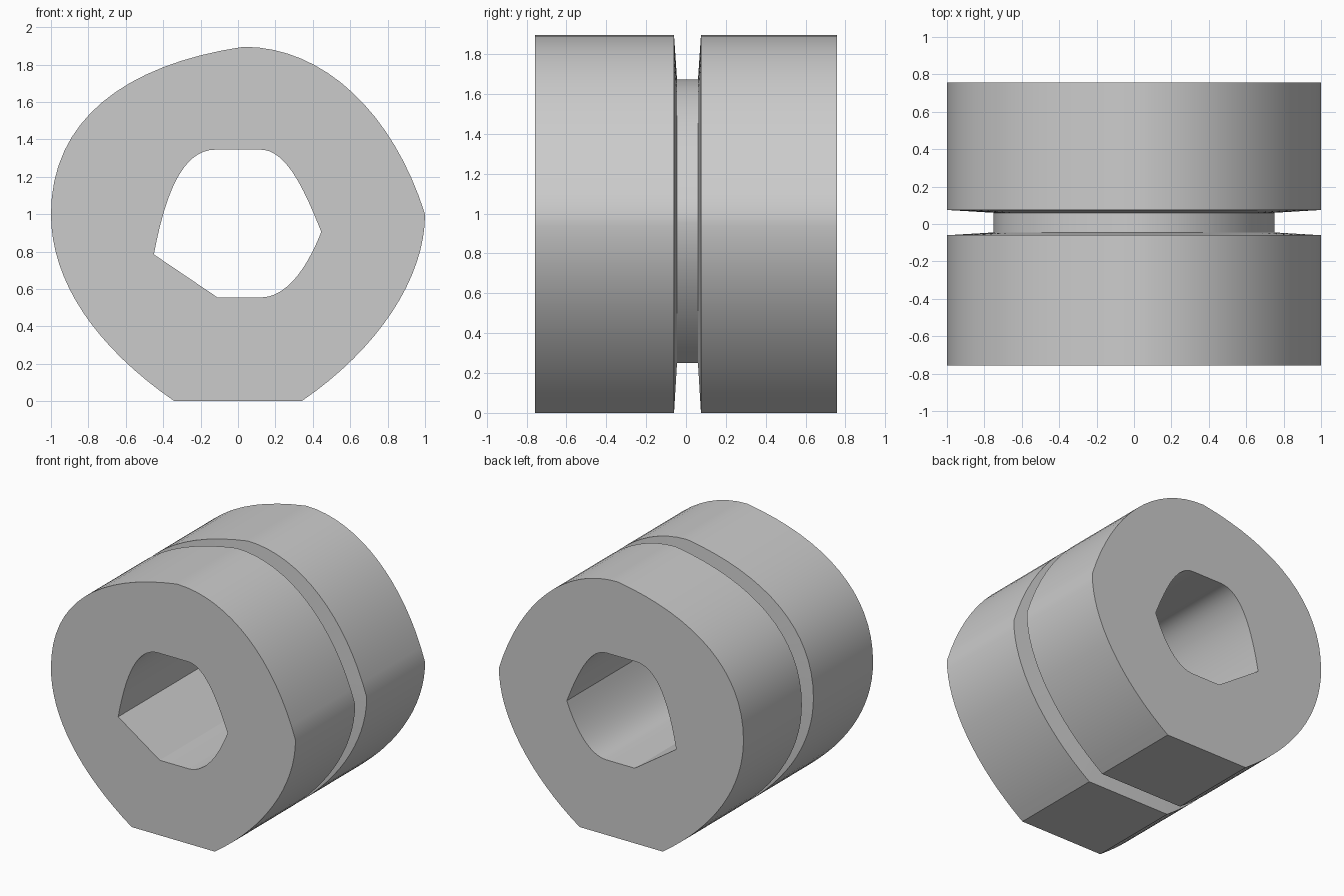
import bpy, bmesh, math
from mathutils import Vector
from mathutils.geometry import interpolate_bezier

if "Cube" in bpy.data.objects:
    bpy.data.objects.remove(bpy.data.objects["Cube"])


def outline(segments):
    """Closed (x, z) outline from bezier or straight segments: (points, steps)."""
    pts = []
    for ctrl, steps in segments:
        c = [Vector((x, 0, z)) for x, z in ctrl]
        if len(c) == 2:
            run = [c[0].lerp(c[1], i / steps) for i in range(steps + 1)]
        else:
            run = interpolate_bezier(*c, steps + 1)
        pts += [(p.x, p.z) for p in run[:-1]]
    return pts


# Outer silhouette: flat foot, then four arcs
outer = outline([
    ([(-.34, 0), (.34, 0)], 1),
    ([(.34, 0), (.75, .28), (1, .66), (1, 1)], 16),
    ([(1, 1), (.83, 1.54), (.46, 1.895), (.03, 1.895)], 16),
    ([(.03, 1.895), (-.61, 1.80), (-1, 1.5), (-1, 1)], 16),
    ([(-1, 1), (-1, .64), (-.76, .29), (-.34, 0)], 16),
])

# Bore, with the same number of points
bore = outline([
    ([(-.11, .555), (.12, .555)], 1),
    ([(.12, .555), (.25, .555), (.36, .69), (.445, .905)], 16),
    ([(.445, .905), (.345, 1.16), (.25, 1.345), (.12, 1.345)], 16),
    ([(.12, 1.345), (-.12, 1.345)], 3),
    ([(-.12, 1.345), (-.30, 1.345), (-.39, 1.10), (-.45, .785)], 16),
    ([(-.45, .785), (-.11, .555)], 13),
])

# Stations (profile, y, scale about z = 1): outside with groove, back through bore
HALF = .757
stations = [
    (outer, -HALF, 1), (outer, -.06, 1), (outer, -.045, .75),
    (outer, .06, .75), (outer, .075, 1), (outer, HALF, 1),
    (bore, HALF, 1), (bore, -HALF, 1),
]

bm = bmesh.new()
rings = [[bm.verts.new((x * s, y, 1 + (z - 1) * s)) for x, z in prof]
         for prof, y, s in stations]
n = len(outer)
for k, a in enumerate(rings):
    b = rings[(k + 1) % len(rings)]
    for i in range(n):
        j = (i + 1) % n
        bm.faces.new((a[i], a[j], b[j], b[i]))
bmesh.ops.recalc_face_normals(bm, faces=bm.faces)

mesh = bpy.data.meshes.new("grooved_ring")
bm.to_mesh(mesh)
bm.free()
ring = bpy.data.objects.new("grooved_ring", mesh)
bpy.context.collection.objects.link(ring)
bpy.context.view_layer.objects.active = ring
ring.select_set(True)
bpy.ops.object.shade_smooth_by_angle(angle=math.radians(30))
